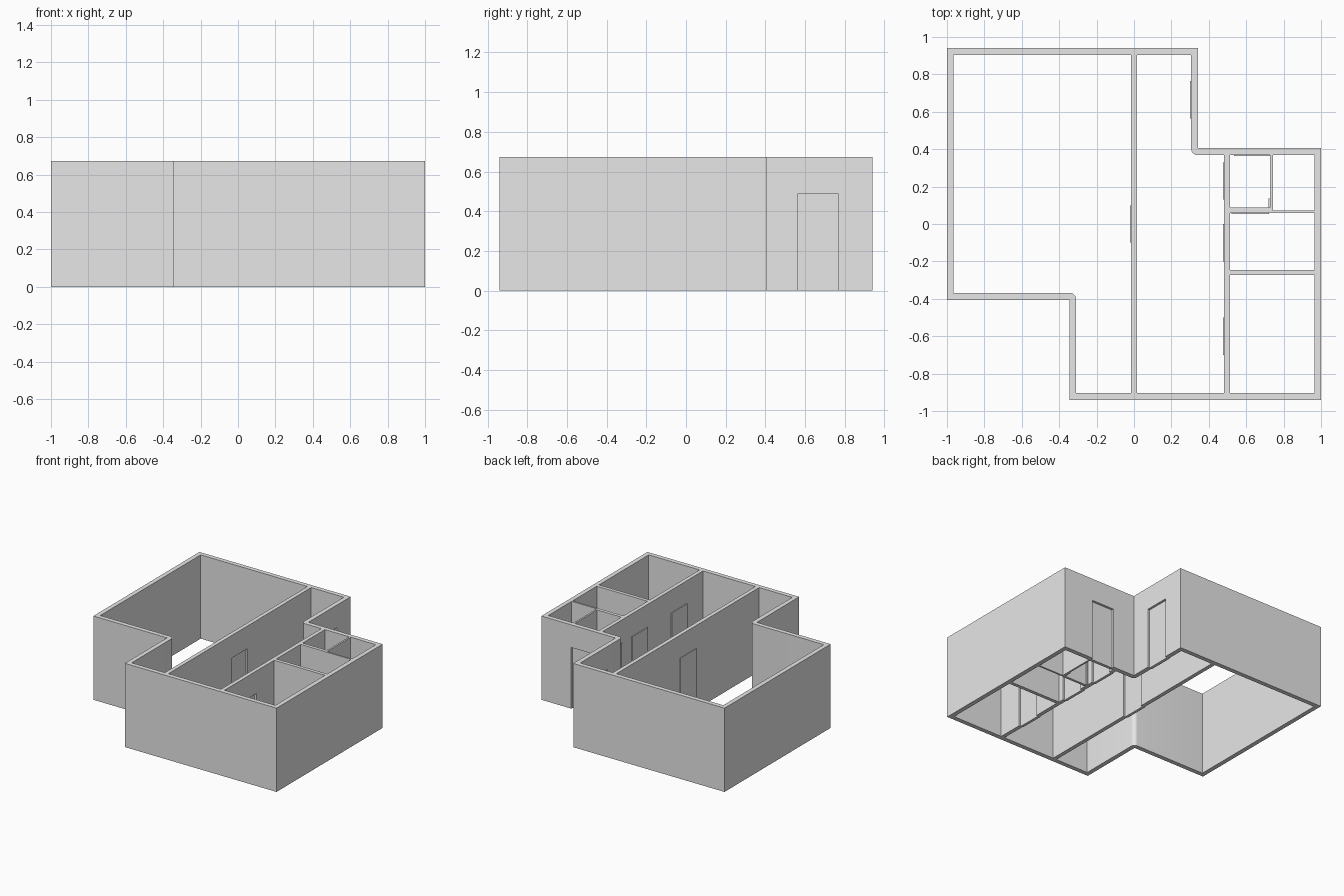
import bpy, bmesh
from mathutils import Vector

cube = bpy.data.objects.get("Cube")
if cube:
    bpy.data.objects.remove(cube, do_unlink=True)

HEIGHT = 0.672
WALL = 0.036
DOOR_W, DOOR_H = 0.2, 0.49

plaster = bpy.data.materials.new("plain_grey")
plaster.use_nodes = True
plaster.diffuse_color = (0.8, 0.8, 0.8, 1)
plaster.node_tree.nodes["Principled BSDF"].inputs["Base Color"].default_value = (0.8, 0.8, 0.8, 1)


def finish(name, bm):
    bmesh.ops.recalc_face_normals(bm, faces=bm.faces)
    mesh = bpy.data.meshes.new(name)
    bm.to_mesh(mesh)
    bm.free()
    mesh.materials.append(plaster)
    obj = bpy.data.objects.new(name, mesh)
    bpy.context.collection.objects.link(obj)
    return obj


def box(name, x0, x1, y0, y1, z0=0, z1=HEIGHT):
    bm = bmesh.new()
    bmesh.ops.create_cube(bm, size=1)
    low, high = Vector((x0, y0, z0)), Vector((x1, y1, z1))
    for v in bm.verts:
        v.co = (low + high) / 2 + v.co * (high - low)
    return finish(name, bm)


def activate(obj):
    bpy.ops.object.select_all(action='DESELECT')
    obj.select_set(True)
    bpy.context.view_layer.objects.active = obj


def outer_shell(outline):
    """Closed wall ring offset inward from a counter-clockwise outline."""
    n = len(outline)
    pts = [Vector(p) for p in outline]
    inner, bends = [], []
    for i, p in enumerate(pts):
        a = (p - pts[i - 1]).normalized()
        b = (pts[(i + 1) % n] - p).normalized()
        inner.append(p + WALL * (Vector((-a.y, a.x)) + Vector((-b.y, b.x))))
        if a.cross(b) < 0:
            bends.append(i)
    bm = bmesh.new()
    rings = [[bm.verts.new((p.x, p.y, z)) for p in loop]
             for loop, z in ((pts, 0), (pts, HEIGHT), (inner, HEIGHT), (inner, 0))]
    for k in range(4):
        r, s = rings[k], rings[(k + 1) % 4]
        for i in range(n):
            j = (i + 1) % n
            bm.faces.new((r[i], r[j], s[j], s[i]))
    # Round the room-side corner where the wall bends inward
    edges = [bm.edges.get((rings[2][i], rings[3][i])) for i in bends]
    bmesh.ops.bevel(bm, geom=edges, offset=0.032, segments=6, profile=0.5, affect='EDGES')
    return finish("outer_walls", bm)


def door(name, wall, axis, centre, low_face, high_face):
    """Recess on the high side of the wall, slim leaf standing proud of the low side."""
    span = (centre - DOOR_W / 2, centre + DOOR_W / 2)
    recess = (high_face - 0.5 * (high_face - low_face), high_face + 0.02)
    leaf = (low_face - 0.006, low_face + 0.004)

    def place(label, depth, z0):
        xy = (*depth, *span) if axis == 'x' else (*span, *depth)
        return box(label, *xy, z0, DOOR_H)

    cutter = place(name + "_cutter", recess, -0.05)
    cutter.hide_render = True
    mod = wall.modifiers.new("door_recess", 'BOOLEAN')
    mod.operation, mod.solver, mod.object = 'DIFFERENCE', 'EXACT', cutter
    activate(wall)
    bpy.ops.object.modifier_apply(modifier=mod.name)
    bpy.data.objects.remove(cutter, do_unlink=True)
    place(name, leaf, 0)


# Outer walls
shell = outer_shell([(-1, -0.405), (-0.346, -0.405), (-0.346, -0.94), (1, -0.94),
                     (1, 0.405), (0.342, 0.405), (0.342, 0.94), (-1, 0.94)])

# Inner partitions
main = box("main_partition", -0.016, 0.016, -0.91, 0.91)
corridor = box("corridor_partition", 0.482, 0.513, -0.91, 0.375)
box("bedroom_partition", 0.51, 0.968, -0.274, -0.246)
closet = box("closet_front_wall", 0.51, 0.742, 0.06, 0.087)
box("closet_side_wall", 0.728, 0.742, 0.062, 0.375)
box("thin_partition", 0.74, 0.968, 0.058, 0.072)
box("closet_side_trim", 0.719, 0.729, 0.086, 0.135, 0, DOOR_H)

# Doors
door("entrance_door", shell, 'x', 0.665, 0.306, 0.342)
door("back_door", shell, 'y', 0.635, 0.369, 0.405)
door("main_door", main, 'x', 0, -0.016, 0.016)
for i, y in enumerate((0.23, -0.1, -0.6)):
    door(f"corridor_door_{i + 1}", corridor, 'x', y, 0.482, 0.513)
door("closet_door", closet, 'y', 0.622, 0.06, 0.087)

activate(shell)
bpy.ops.object.shade_smooth_by_angle()
